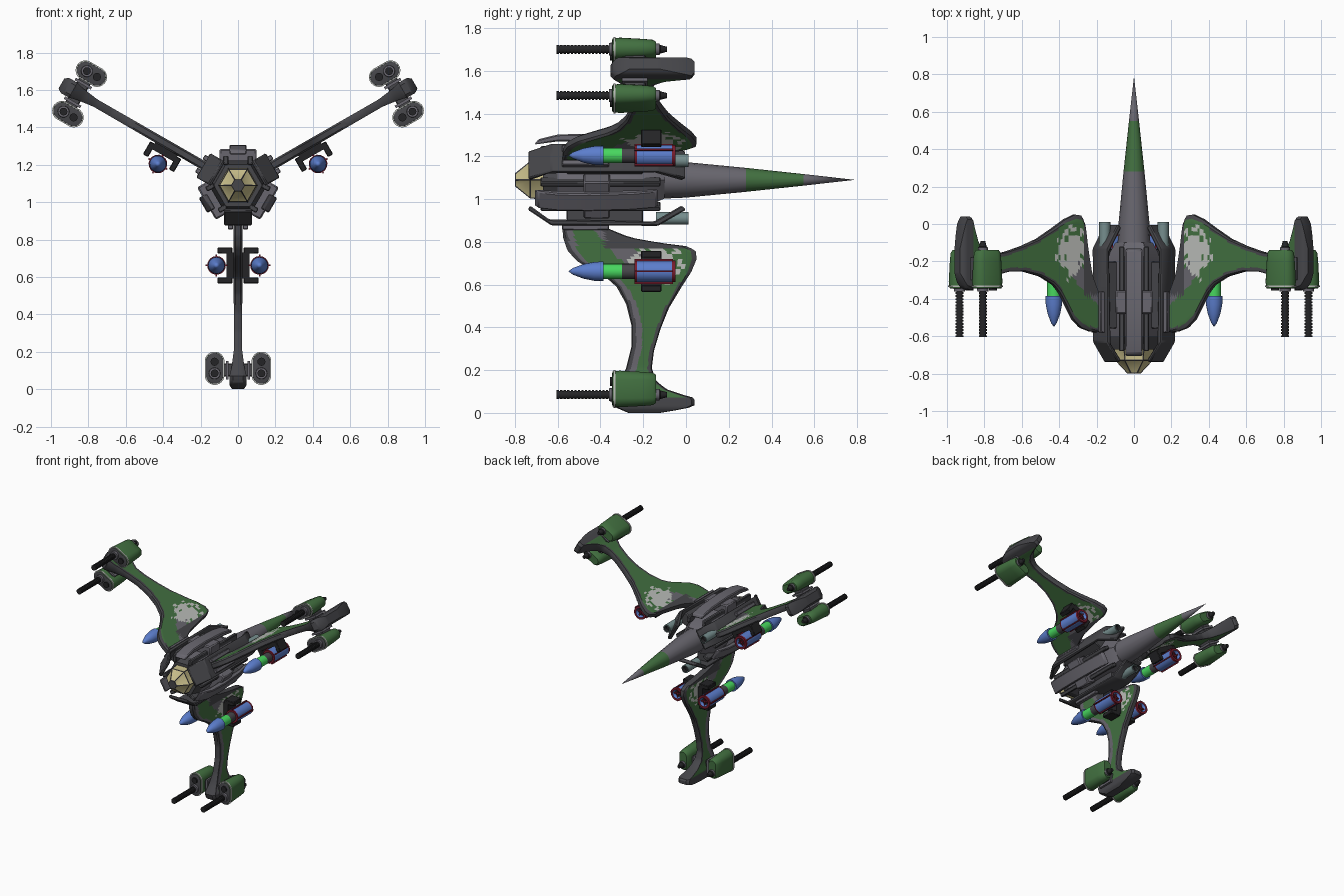
import bpy, bmesh, math
from mathutils import Matrix, Vector

if "Cube" in bpy.data.objects:
    bpy.data.objects.remove(bpy.data.objects["Cube"])

def srgb(r, g, b):
    return tuple((c / 255 / 12.92) if c < 10 else ((c / 255 + .055) / 1.055) ** 2.4 for c in (r, g, b)) + (1,)

NAMES = dict(grey=(104, 102, 110), dark_grey=(70, 70, 74), green=(66, 112, 64), light_grey=(186, 188, 184),
             blue=(92, 126, 205), bright_green=(72, 215, 95), black=(36, 36, 38), red=(120, 28, 45),
             cream=(200, 190, 138), teal_grey=(118, 142, 142))
KEYS = list(NAMES)
MATS = []
for k, c in NAMES.items():
    m = bpy.data.materials.new(k)
    m.diffuse_color = srgb(*c)
    m.use_nodes = True
    m.node_tree.nodes["Principled BSDF"].inputs["Base Color"].default_value = m.diffuse_color
    MATS.append(m)

CENTRE = Matrix.Translation((0, 0, 1.09))

def arm(deg):
    """Local axes: x = outward from the hull, y = along the hull, z = across."""
    return CENTRE @ Matrix.Rotation(-math.radians(deg), 4, 'Y')

def mesh(name, verts, faces, cols, mat=CENTRE, bevel=0):
    """Object from verts, faces and a colour name (or one per face)."""
    me = bpy.data.meshes.new(name)
    me.from_pydata([tuple(mat @ Vector(v)) for v in verts], [], faces)
    used = sorted({cols} if isinstance(cols, str) else set(cols))
    for k in used:
        me.materials.append(MATS[KEYS.index(k)])
    if not isinstance(cols, str):
        for p, c in zip(me.polygons, cols):
            p.material_index = used.index(c)
    bm = bmesh.new()
    bm.from_mesh(me)
    bmesh.ops.remove_doubles(bm, verts=bm.verts, dist=1e-5)
    bmesh.ops.recalc_face_normals(bm, faces=bm.faces)
    bm.to_mesh(me)
    bm.free()
    ob = bpy.data.objects.new(name, me)
    bpy.context.collection.objects.link(ob)
    if bevel:
        b = ob.modifiers.new("bevel", 'BEVEL')
        b.width, b.segments = bevel, 1
    return ob

def lathe(name, prof, n=16, mat=CENTRE, at=(0, 0), stretch=0):
    """Turned part along y; prof = (y, radius, colour of the next band); stretch makes it a capsule."""
    V, F, C = [], [], []
    for y, r, _ in prof:
        for k in range(n):
            a = 2 * math.pi * (k + (.5 if stretch else 0)) / n
            c = math.cos(a)
            V.append((at[0] + r * c + math.copysign(stretch, c), y, at[1] + r * math.sin(a)))
    for i in range(len(prof) - 1):
        for k in range(n):
            F.append((i * n + k, i * n + (k + 1) % n, (i + 1) * n + (k + 1) % n, (i + 1) * n + k))
            C.append(prof[i][2])
    if prof[0][1] > 0:
        F.append(tuple(range(n)))
        C.append(prof[0][2])
    if prof[-1][1] > 0:
        F.append(tuple(range(len(V) - n, len(V))))
        C.append(prof[-1][2])
    return mesh(name, V, F, C, mat)

def prism(name, outline, z0, z1, col, mat, bevel=0):
    """Outline of (x, y) points extruded across from z0 to z1."""
    n = len(outline)
    V = [(x, y, z) for z in (z0, z1) for x, y in outline]
    F = [tuple(range(n)), tuple(range(n, 2 * n))] + [(i, (i + 1) % n, n + (i + 1) % n, n + i) for i in range(n)]
    return mesh(name, V, F, col, mat, bevel)

def box(name, x, y, z, col, mat, bevel=0):
    return prism(name, [(x[0], y[0]), (x[1], y[0]), (x[1], y[1]), (x[0], y[1])], z[0], z[1], col, mat, bevel)

def interp(tab, r):
    for (a, u), (b, v) in zip(tab, tab[1:]):
        if r <= b:
            return u + (v - u) * max(0, r - a) / (b - a)
    return tab[-1][1]

# ---- wing: front and rear edges as (distance out, y) ----
FRONT = [(.19, -.58), (.27, -.575), (.33, -.555), (.38, -.51), (.42, -.44), (.46, -.37), (.5, -.325), (.58, -.28),
         (.68, -.255), (.78, -.255), (.88, -.28), (.95, -.31), (1.02, -.355), (1.06, -.34), (1.09, -.27)]
REAR = [(.19, -.42), (.23, -.36), (.27, -.26), (.295, -.12), (.31, 0), (.33, .045), (.37, .05), (.43, .025), (.5, -.02),
        (.6, -.08), (.7, -.12), (.8, -.15), (.88, -.16), (.94, -.14), (.98, -.09), (1.01, 0), (1.02, .04),
        (1.06, .04), (1.075, -.03), (1.09, -.12)]
THICK = [(.19, .024), (.88, .022), (.97, .034), (1.02, .046), (1.07, .046), (1.09, .03)]

def wing_colour(r, y, lead):
    d0, d1 = y - interp(FRONT, r), interp(REAR, r) - y
    if r > 1.02:
        return 'dark_grey'
    if d0 < .022 or d1 < .02 or (r < .36 and y > -.38 and r < .325):
        return 'dark_grey'
    i, j = math.floor(y / .032), math.floor(r / .032)      # stepped camouflage blot
    wobble = .75 * math.sin(i * 2.4) * math.cos(j * 1.9)
    if ((r - .4) / .085) ** 2 + ((y + .15) / .13) ** 2 < .8 + wobble:
        return 'light_grey'
    if abs(y + .36 - (r - .25) * .9) < .06 and r < .42 or d0 < lead:
        return 'grey'
    return 'green'

def wing(name, mat, lead):
    R, S = 75, 26
    V, F, C = [], [], []
    idx = lambda i, j, s: (i * (S + 1) + j) * 2 + s
    for i in range(R + 1):
        r = .19 + .9 * i / R
        f, b, t = interp(FRONT, r), interp(REAR, r), interp(THICK, r)
        for j in range(S + 1):
            h = t * (.6 if j in (0, S) else 1)
            V += [(r, f + (b - f) * j / S, h), (r, f + (b - f) * j / S, -h)]
    for i in range(R):
        for j in range(S):
            c = wing_colour(.19 + .9 * (i + .5) / R, sum(V[idx(i + a, j + b, 0)][1] for a in (0, 1) for b in (0, 1)) / 4, lead)
            for s in (0, 1):
                F.append((idx(i, j, s), idx(i + 1, j, s), idx(i + 1, j + 1, s), idx(i, j + 1, s)))
                C.append(c)
        for j in (0, S):
            F.append((idx(i, j, 0), idx(i + 1, j, 0), idx(i + 1, j, 1), idx(i, j, 1)))
            C.append('dark_grey')
    for i in (0, R):
        for j in range(S):
            F.append((idx(i, j, 0), idx(i, j + 1, 0), idx(i, j + 1, 1), idx(i, j, 1)))
            C.append('dark_grey')
    mesh(name, V, F, C, mat)

def missile(name, mat, side):
    x, z = .428, side * .115
    lathe(name, [(-.55, 0, 'blue'), (-.53, .015, 'blue'), (-.48, .034, 'blue'), (-.43, .044, 'blue'), (-.385, .046, 'blue'),
                 (-.385, .036, 'bright_green'), (-.3, .036, 'dark_grey'), (-.24, .036, 'red'), (-.24, .05, 'red'),
                 (-.23, .05, 'blue'), (-.065, .05, 'red'), (-.05, .05, 'red'), (-.05, .034, 'blue'),
                 (-.07, .025, 'black'), (-.07, 0, 'black')], 16, mat, (x, z))
    # fins along the body
    box(name + "_fin_a", (x - .058, x + .058), (-.24, -.06), (z - .004, z + .004), 'red', mat)
    box(name + "_fin_b", (x - .004, x + .004), (-.24, -.06), (z - .058, z + .058), 'red', mat)
    # black clamp holding it to the wing
    def across(a, b):
        return tuple(sorted((side * a, side * b)))
    box(name + "_clamp", (x - .07, x + .07), (-.21, -.115), across(.015, .062), 'black', mat)
    for e in (-1, 1):
        box(name + "_clamp_arm", (x + e * .08 - .016, x + e * .08 + .016), (-.21, -.115), across(.03, .11), 'black', mat, .004)

def cannon(name, mat, side):
    x, z = .978, side * .125
    lathe(name + "_pod", [(-.345, .04, 'dark_grey'), (-.343, .046, 'green'), (-.31, .05, 'green'), (-.2, .044, 'green'),
                          (-.155, .04, 'green'), (-.14, .03, 'green')], 20, mat, (x, z), .036)
    lathe(name + "_rim", [(-.338, .053, 'light_grey'), (-.329, .053, 'light_grey')], 20, mat, (x, z), .036)
    # ribbed barrel
    prof = []
    for k in range(16):
        y = -.605 + k * .0165
        prof += [(y, .021, 'black'), (y + .01, .021, 'black'), (y + .01, .017, 'black'), (y + .0165, .017, 'black')]
    lathe(name + "_barrel", prof, 12, mat, (x + .027, z))
    lathe(name + "_collar", [(-.36, .03, 'grey'), (-.34, .032, 'grey')], 16, mat, (x + .027, z))
    lathe(name + "_port", [(-.355, .022, 'black'), (-.34, .022, 'black')], 12, mat, (x - .035, z))
    lathe(name + "_tail", [(-.15, .028, 'grey'), (-.125, .026, 'black'), (-.12, .02, 'black'), (-.09, .012, 'black')],
          12, mat, (x + .027, z))
    # ribbed mount to the wing tip
    s = tuple(sorted((side * .02, side * .095)))
    box(name + "_mount", (x - .025, x + .045), (-.29, -.19), s, 'dark_grey', mat, .006)
    s = tuple(sorted((side * .05, side * .065)))
    box(name + "_mount_rib", (x - .04, x + .06), (-.3, -.18), s, 'grey', mat)

# ---- three wings with root plates, engines and weapons ----
for label, deg, sides in (("right", 30, (-1,)), ("left", 150, (1,)), ("lower", 270, (-1, 1))):
    M = arm(deg)
    wing(label + "_wing", M, .05 if label == "lower" else 0)
    # bent root plate standing off the hull
    prism(label + "_root_plate", [(.12, -.73), (.185, -.64), (.195, -.15), (.12, -.02), (.14, .0), (.215, -.13),
                                  (.213, -.63), (.14, -.74)], -.075, .075, 'dark_grey', M, .006)
    box(label + "_root_block", (.11, .2), (-.56, -.2), (-.045, .045), 'dark_grey', M, .006)
    for e in (-1, 1):
        box(label + "_root_cheek", (.19, .235), (-.58, -.36), (e * .04 - .014, e * .04 + .014), 'grey', M, .004)
    lathe(label + "_engine", [(-.14, .03, 'teal_grey'), (.012, .03, 'teal_grey'), (.012, .022, 'black'),
                              (-.01, .018, 'black')], 12, M, (.18, 0))
    for s in sides:
        missile(f"{label}_missile_{'a' if s < 0 else 'b'}", M, s)
    for s in (-1, 1):
        cannon(f"{label}_cannon_{'a' if s < 0 else 'b'}", M, s)

# ---- three spines between the wings ----
for label, deg in (("top", 90), ("lower_right", 330), ("lower_left", 210)):
    M = arm(deg)
    prism(label + "_spine", [(.165, -.71), (.19, -.69), (.212, -.6), (.216, -.45), (.205, -.25), (.185, -.14), (.16, -.13),
                             (.175, -.25), (.18, -.6)], -.046, .046, 'grey', M, .006)
    box(label + "_spine_block", (.11, .195), (-.48, -.355), (-.1, .1), 'grey', M, .008)
    for e in (-1, 1):
        box(label + "_rail", (.11, .158), (-.68, -.12), (e * .066 - .014, e * .066 + .014), 'dark_grey', M, .005)

# ---- hull, tail spike and cockpit ----
lathe("hull", [(-.67, .1, 'dark_grey'), (-.67, .13, 'dark_grey'), (-.6, .155, 'grey'), (-.2, .155, 'grey'),
               (-.1, .1, 'grey')], 6)
lathe("tail_spike", [(-.16, .09, 'grey'), (0, .083, 'grey'), (.28, .056, 'green'), (.55, .027, 'grey'), (.79, 0, 'grey')], 16)
cockpit = lathe("cockpit", [(-.8, .035, 'dark_grey'), (-.73, .1, 'dark_grey'), (-.655, .108, 'dark_grey')], 6)
cockpit.data.materials.append(MATS[KEYS.index('cream')])
bm = bmesh.new()
bm.from_mesh(cockpit.data)
panes = [f for f in bm.faces if len(f.verts) == 4]
bmesh.ops.inset_individual(bm, faces=panes, thickness=.007, depth=-.002)
for f in panes:
    f.material_index = 1
bm.to_mesh(cockpit.data)
bm.free()

# smooth shading with sharp edges kept
for o in bpy.data.objects:
    o.select_set(True)
bpy.context.view_layer.objects.active = cockpit
bpy.ops.object.shade_smooth_by_angle(angle=math.radians(32))
